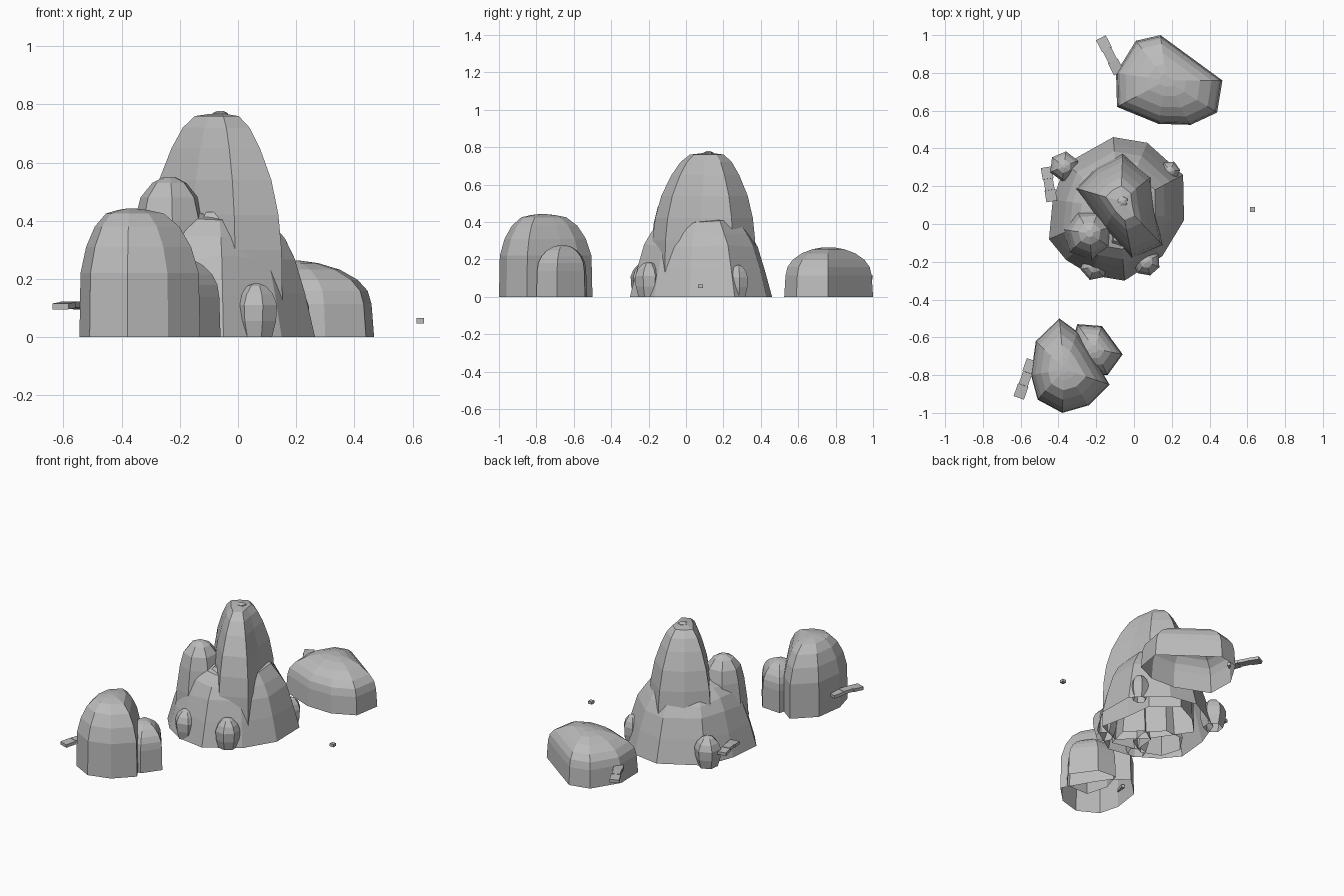
import bpy, bmesh, math, random
from mathutils import Vector, Matrix

if "Cube" in bpy.data.objects:
    bpy.data.objects.remove(bpy.data.objects["Cube"])

random.seed(4)
stone = bpy.data.materials.new("grey stone")
stone.diffuse_color = (0.5, 0.5, 0.5, 1)
stone.use_nodes = True
stone.node_tree.nodes["Principled BSDF"].inputs["Base Color"].default_value = stone.diffuse_color


def finish(name, bm):
    me = bpy.data.meshes.new(name)
    bm.to_mesh(me)
    bm.free()
    me.materials.append(stone)
    ob = bpy.data.objects.new(name, me)
    bpy.context.collection.objects.link(ob)


def rock(name, outline, centre, profile, wobble=0.0):
    """Open-bottomed boulder: outline shrinks towards centre at each (z, scale)."""
    bm = bmesh.new()
    c = Vector(centre)
    rings = []
    for k, (z, s) in enumerate(profile):
        ring = []
        for p in outline:
            q = c + (Vector(p) - c) * s
            dz = random.uniform(-wobble, wobble) if k else 0
            ring.append(bm.verts.new((q.x, q.y, z + dz)))
        rings.append(ring)
    n = len(outline)
    for a, b in zip(rings, rings[1:]):
        for i in range(n):
            j = (i + 1) % n
            bm.faces.new((a[i], a[j], b[j], b[i]))
    bm.faces.new(rings[-1])
    bmesh.ops.recalc_face_normals(bm, faces=bm.faces)
    if sum(f.normal.z for f in bm.faces) < 0:
        bmesh.ops.reverse_faces(bm, faces=bm.faces)
    finish(name, bm)


def dome(h, straight=0.4, power=0.5):
    """Straight lower wall, rounded cap."""
    prof = [(0, 1.0), (h * straight, 0.97)]
    for t in (0.3, 0.55, 0.78, 0.93, 0.99):
        prof.append((h * (straight + (1 - straight) * t), 0.97 * (1 - t * t) ** power))
    return prof


def ngon(x, y, r, n, turn=0.0):
    return [(x + r * math.cos(turn + math.tau * i / n),
             y + r * math.sin(turn + math.tau * i / n)) for i in range(n)]


def slab(name, centre, size, yaw, tilt=0.0):
    bm = bmesh.new()
    m = (Matrix.Translation(centre) @ Matrix.Rotation(yaw, 4, 'Z')
         @ Matrix.Rotation(tilt, 4, 'Y') @ Matrix.Diagonal((*size, 1)))
    bmesh.ops.create_cube(bm, size=1, matrix=m)
    finish(name, bm)


# Back boulder
rock("back_boulder",
     [(-.09, .62), (.13, .53), (.30, .525), (.44, .59), (.468, .76), (.14, 1.0), (.01, .97), (-.095, .80)],
     (.17, .76), dome(.265, .43))

# Central mound, main spire and side spire
rock("central_mound",
     [(-.11, .46), (.07, .43), (.26, .26), (.265, .02), (.15, -.17), (-.05, -.30), (-.23, -.27),
      (-.36, -.19), (-.45, -.08), (-.43, .13), (-.36, .32)],
     (-.08, .08), [(0, 1), (.15, .9), (.27, .8), (.34, .7), (.40, .56), (.42, .4)], .012)
rock("main_spire",
     [(-.06, .37), (.09, .25), (.11, .08), (.15, -.11), (-.01, -.18), (-.16, -.03), (-.31, .19), (-.20, .30)],
     (-.07, .12), [(0, 1.02), (.3, 1), (.42, .95), (.54, .84), (.65, .66), (.72, .5), (.76, .33), (.768, .1)])
rock("side_spire", ngon(-.235, -.05, .135, 7, .3), (-.235, -.05),
     [(0, 1.15), (.25, 1.05), (.40, .9), (.48, .75), (.53, .45), (.55, .15)])
rock("front_ridge", [(-.17, -.17), (-.03, -.20), (0, -.08), (-.08, 0), (-.16, -.05)], (-.09, -.06),
     [(0, 1.2), (.25, 1), (.36, .7), (.43, .25)])

# Rubble on the spire tip
rock("tip_stone", ngon(-.06, .12, .035, 5, .5), (-.06, .12), [(.74, 1), (.77, .8), (.778, .3)])

# Small boulders round the foot of the mound
for name, x, y, r, h, n, turn in (
        ("left_foot_boulder", -.21, -.225, .075, .18, 6, .2),
        ("right_foot_boulder", .065, -.20, .075, .185, 7, .5),
        ("rear_foot_boulder", -.37, .305, .08, .19, 6, .4),
        ("east_foot_boulder", .19, .28, .055, .17, 6, .1)):
    rock(name, ngon(x, y, r, n, turn), (x, y),
         [(0, .75), (h * .3, .95), (h * .6, 1), (h * .8, .8), (h * .95, .45), (h, .1)])

# Front pair of boulders
rock("front_tall_boulder",
     [(-.395, -.5), (-.30, -.57), (-.24, -.66), (-.13, -.85), (-.24, -.96), (-.38, -1.0),
      (-.51, -.93), (-.545, -.8), (-.52, -.62)],
     (-.37, -.77), [(0, 1), (.22, .98), (.31, .87), (.38, .7), (.425, .48), (.437, .25), (.442, .08)])
rock("front_small_boulder",
     [(-.30, -.53), (-.17, -.54), (-.06, -.69), (-.14, -.80), (-.30, -.80), (-.34, -.66)],
     (-.21, -.66), dome(.277, .5))

# Stone slabs sticking out of the boulders, in three short pieces each
for name, start, end, z in (("front_slab", (-.54, -.72), (-.61, -.92), .108),
                            ("back_slab", (-.08, .80), (-.175, .985), .105),
                            ("side_slab", (-.435, .12), (-.465, .30), .10)):
    a, b = Vector(start), Vector(end)
    d = b - a
    for i in range(3):
        p = a + d * (i + .5) / 3
        slab(f"{name}_{i + 1}", (p.x, p.y, z + .004 * (i % 2)), (d.length / 3, .058 - .008 * (i % 2), .02),
             math.atan2(d.y, d.x), .06 * (i - 1))

# Loose pebble
slab("pebble", (.627, .077, .056), (.026, .026, .018), 0)
